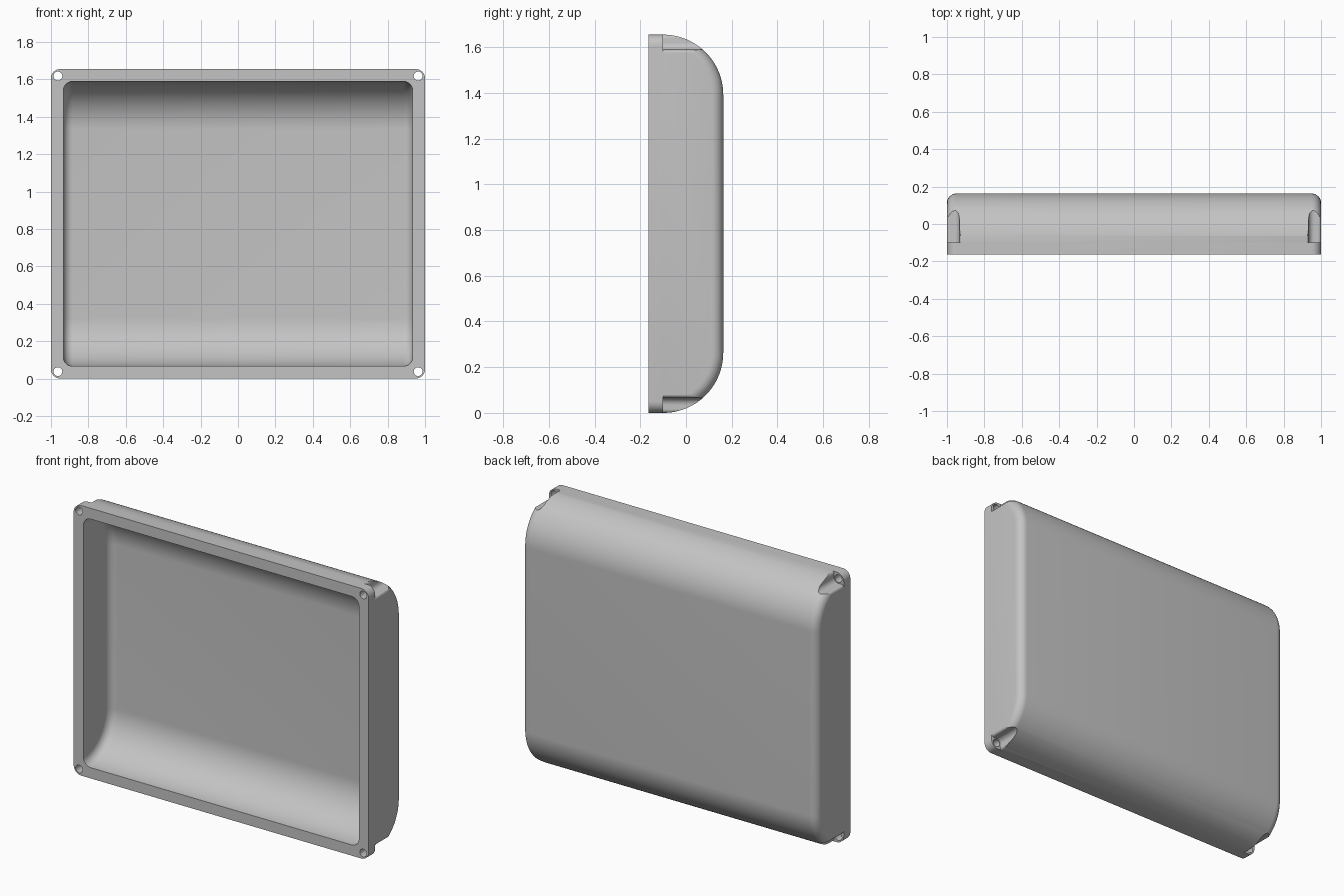
import bpy, bmesh, math
from mathutils import Matrix, Vector

if "Cube" in bpy.data.objects:
    bpy.data.objects.remove(bpy.data.objects["Cube"])

H, Y, T = 1.655, 0.163, 0.066      # height, half depth, wall thickness
FLANGE_Y = -0.10                   # back of the screw flange
mat = bpy.data.materials.new("plain grey")
mat.diffuse_color = (0.55, 0.55, 0.55, 1)
mat.use_nodes = True
mat.node_tree.nodes["Principled BSDF"].inputs["Base Color"].default_value = mat.diffuse_color


def arc(cx, cy, r, a0, a1, n):
    return [(cx + r * math.cos(math.radians(a0 + (a1 - a0) * i / n)),
             cy + r * math.sin(math.radians(a0 + (a1 - a0) * i / n))) for i in range(n + 1)]


def prism(bm, points, offset):
    """Extrude a closed outline along a vector."""
    face = bm.faces.new([bm.verts.new(p) for p in points])
    ext = bmesh.ops.extrude_face_region(bm, geom=[face])
    bmesh.ops.translate(bm, vec=offset, verts=[v for v in ext["geom"] if isinstance(v, bmesh.types.BMVert)])


def finish(bm, name):
    bmesh.ops.recalc_face_normals(bm, faces=bm.faces[:])
    me = bpy.data.meshes.new(name)
    bm.to_mesh(me)
    bm.free()
    me.materials.append(mat)
    ob = bpy.data.objects.new(name, me)
    bpy.context.collection.objects.link(ob)
    return ob


def tray(name, half_x, z0, z1, front, start, back, fillet):
    """Block with big round back edges and filleted ends."""
    r = back - start
    prof = [(front, z0)] + arc(start, z0 + r, r, -90, 0, 32)
    prof += arc(start, z1 - r, r, 0, 90, 32) + [(front, z1)]
    bm = bmesh.new()
    prism(bm, [(-half_x, y, z) for y, z in prof], Vector((2 * half_x, 0, 0)))
    ends = [e for e in bm.edges
            if abs(e.verts[0].co.x - e.verts[1].co.x) < 1e-5
            and not all(abs(v.co.y - front) < 1e-5 for v in e.verts)]
    bmesh.ops.bevel(bm, geom=ends, offset=fillet, offset_type='OFFSET',
                    segments=8, profile=0.5, affect='EDGES', clamp_overlap=False)
    return finish(bm, name)


# Outer body and its cavity
body = tray("cover_shell", 1.0, 0.0, H, -Y, FLANGE_Y, Y, 0.05)
cavity = tray("cavity_cutter", 1 - T, T, H - T, -0.3, -Y, Y - T, 0.05)

# Corner notches with rounded walls, leaving a screw flange in front
f = 0.017
outline = [(0.1, 0.1), (0.1, -T - f)]
outline += arc(0.0005 - f, -T - f, f, 0, 90, 6)
outline += arc(-0.035, -0.035, T - 0.035, 270, 180, 8)
outline += arc(-T - f, 0.0005 - f, f, 0, 90, 6) + [(-T - f, 0.1)]
notch_bm, hole_bm = bmesh.new(), bmesh.new()
for sx in (-1, 1):
    for sz in (-1, 1):
        pts = [(sx * (1 + u), FLANGE_Y, H / 2 + sz * (H / 2 + v)) for u, v in outline]
        prism(notch_bm, pts, Vector((0, 0.4, 0)))
        # Screw hole
        place = Matrix.Translation((sx * 0.963, -0.14, H / 2 + sz * (H / 2 - 0.037)))
        bmesh.ops.create_cone(hole_bm, cap_ends=True, segments=32, radius1=0.0235, radius2=0.0235,
                              depth=0.16, matrix=place @ Matrix.Rotation(math.pi / 2, 4, 'X'))
notches = finish(notch_bm, "notch_cutter")
holes = finish(hole_bm, "hole_cutter")

# Cut everything from the shell
bpy.context.view_layer.objects.active = body
body.select_set(True)
for cutter in (cavity, notches, holes):
    mod = body.modifiers.new(cutter.name, 'BOOLEAN')
    mod.operation, mod.solver, mod.object = 'DIFFERENCE', 'EXACT', cutter
    bpy.ops.object.modifier_apply(modifier=mod.name)
    bpy.data.objects.remove(cutter)
bpy.ops.object.shade_smooth_by_angle(angle=math.radians(30))
